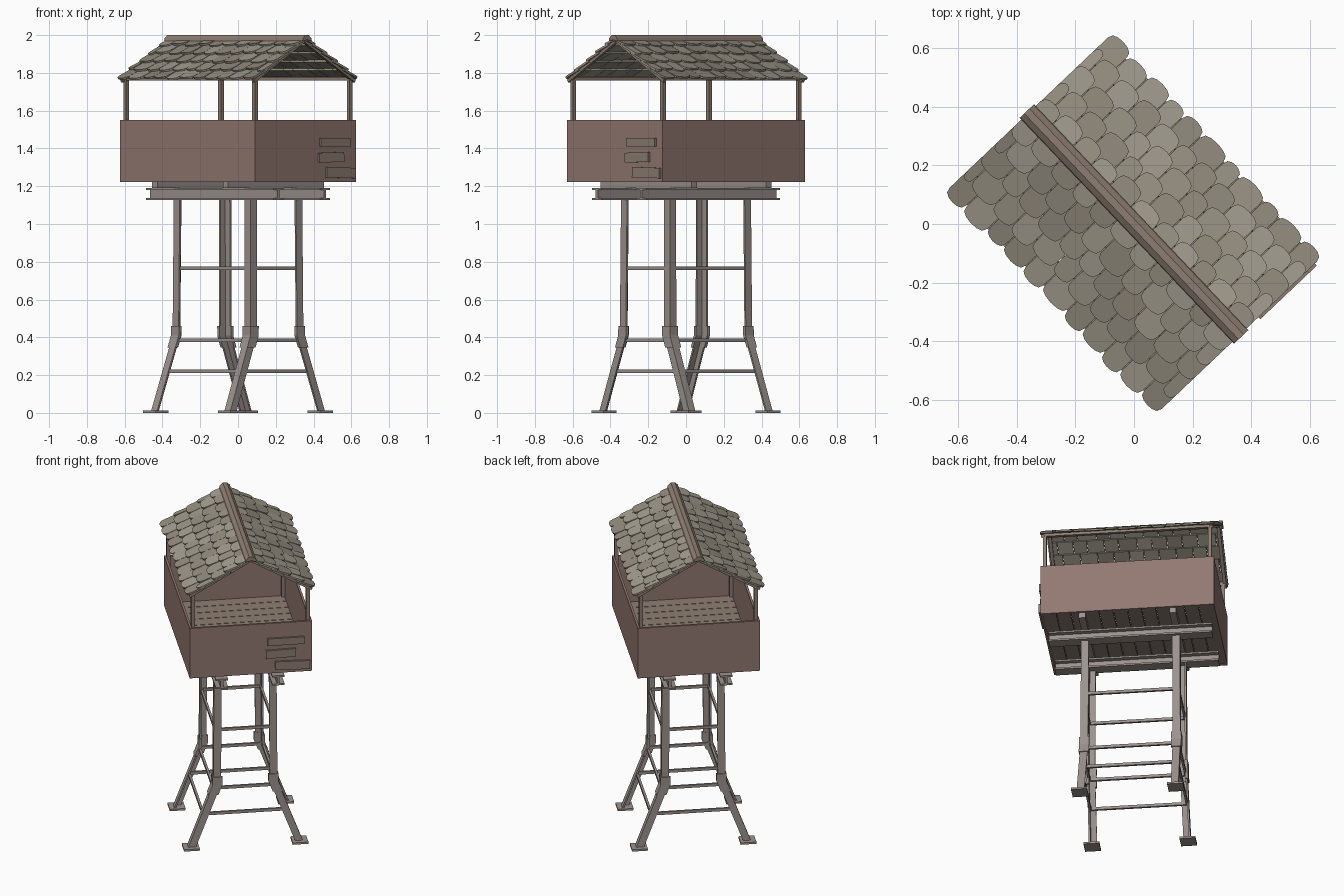
import bpy, bmesh, math, random
from mathutils import Matrix, Vector

if "Cube" in bpy.data.objects:
    bpy.data.objects.remove(bpy.data.objects["Cube"])

random.seed(4)
# Tower is built axis-aligned (ridge along x), then turned about z
TURN = Matrix.Rotation(math.radians(-46.5), 4, 'Z')


def material(name, col):
    m = bpy.data.materials.new(name)
    m.diffuse_color = (*col, 1)
    m.use_nodes = True
    m.node_tree.nodes["Principled BSDF"].inputs["Base Color"].default_value = m.diffuse_color
    return m


STEEL = material("steel", (0.33, 0.29, 0.27))
WALL = material("wall", (0.29, 0.19, 0.165))
WOOD = material("wood", (0.27, 0.21, 0.17))
ROOFS = [material("shingle_%d" % i, c) for i, c in
         enumerate([(0.33, 0.30, 0.24), (0.29, 0.26, 0.21), (0.37, 0.34, 0.28)])]


def add_loft(bm, rings, mat=0):
    vs = [[bm.verts.new(p) for p in r] for r in rings]
    n = len(vs[0])
    fs = [bm.faces.new(vs[0]), bm.faces.new(vs[-1][::-1])]
    for a, b in zip(vs, vs[1:]):
        for i in range(n):
            j = (i + 1) % n
            fs.append(bm.faces.new((a[i], a[j], b[j], b[i])))
    for f in fs:
        f.material_index = mat


def add_box(bm, c, s, rot=None):
    m = Matrix.Translation(c) @ (rot or Matrix()) @ Matrix.Diagonal((*s, 1))
    bmesh.ops.create_cube(bm, size=1, matrix=m)


def finish(name, bm, mats):
    bmesh.ops.recalc_face_normals(bm, faces=bm.faces)
    bm.transform(TURN)
    me = bpy.data.meshes.new(name)
    bm.to_mesh(me)
    bm.free()
    for m in mats:
        me.materials.append(m)
    ob = bpy.data.objects.new(name, me)
    bpy.context.collection.objects.link(ob)
    return ob


def boxes(name, items, mat):
    bm = bmesh.new()
    for it in items:
        add_box(bm, *it)
    return finish(name, bm, [mat])


# Legs: angle-iron, vertical above the knee and splayed below it
TOP, KNEE, FOOT = (0.296, 0.188, 1.13), (0.30, 0.193, 0.41), (0.305, 0.345, 0.01)


def leg_at(z):
    a, b = (FOOT, KNEE) if z < KNEE[2] else (KNEE, TOP)
    return Vector(a).lerp(Vector(b), (z - a[2]) / (b[2] - a[2]))


def angle_ring(p, s, t, sx, sy):
    prof = [(0, 0), (-s, 0), (-s, -t), (-t, -t), (-t, -s), (0, -s)]
    return [(sx * (p[0] + x), sy * (p[1] + y), p[2]) for x, y in prof]


SIGNS = [(1, 1), (1, -1), (-1, 1), (-1, -1)]
for k, (sx, sy) in enumerate(SIGNS):
    bm = bmesh.new()
    add_loft(bm, [angle_ring(leg_at(z), 0.046, 0.011, sx, sy) for z in (0.01, 0.41, 1.13)])
    out = Vector((0.006, 0.006, 0))
    add_loft(bm, [angle_ring(leg_at(z) + out, 0.06, 0.018, sx, sy) for z in (0.345, 0.41, 0.46)])
    add_box(bm, (sx * 0.288, sy * 0.327, 0.006), (0.095, 0.095, 0.012))
    finish("leg_%d" % k, bm, [STEEL])

# Horizontal braces on all four sides at three levels
items = []
for z in (0.22, 0.385, 0.765):
    p = leg_at(z)
    x, y = p.x - 0.012, p.y - 0.012
    for s in (1, -1):
        items.append(((0, s * y, z), (2 * x, 0.014, 0.018)))
        items.append(((s * x, 0, z), (0.014, 2 * y, 0.018)))
boxes("leg_braces", items, STEEL)

# Long I-beams on the legs, with cross joists above
bm = bmesh.new()
half = [(0.037, 1.127), (0.037, 1.138), (0.008, 1.138), (0.008, 1.18), (0.037, 1.18), (0.037, 1.191)]
prof = half + [(-y, z) for y, z in reversed(half)]
for s in (1, -1):
    add_loft(bm, [[(x, s * 0.17 + y, z) for y, z in prof] for x in (-0.49, 0.49)])
finish("long_beams", bm, [STEEL])
boxes("cross_joists", [((s * 0.272, 0, 1.208), (0.04, 0.7, 0.035)) for s in (1, -1)], STEEL)

# Cabin: plank floor and four half-height walls
N = 12
w = 1.02 / N
boxes("floor_planks", [((-0.51 + (i + 0.5) * w, 0, 1.236), (w - 0.004, 0.71, 0.018))
                       for i in range(N)], WOOD)
items = []
for s in (1, -1):
    items.append(((s * 0.513, 0, 1.387), (0.014, 0.736, 0.328)))
    items.append(((0, s * 0.361, 1.387), (1.012, 0.014, 0.328)))
boxes("cabin_walls", items, WALL)

# Repair boards nailed to one end wall
boards = [(0.21, 1.432, 0.22, 0.046, 0), (0.18, 1.353, 0.18, 0.052, 1.5), (0.25, 1.272, 0.21, 0.055, -1.5)]
boxes("repair_boards", [((0.525, y, z), (0.016, ly, lz), Matrix.Rotation(math.radians(a), 4, 'X'))
                        for y, z, ly, lz, a in boards], WOOD)

# Corner posts
boxes("corner_posts", [((sx * 0.495, sy * 0.346, 1.51), (0.022, 0.022, 0.53)) for sx, sy in SIGNS], WOOD)

# Roof frame: eave rails, end rafters and ridge cap
PITCH = math.atan2(0.22, 0.38)
RUN = math.hypot(0.22, 0.38)
boxes("eave_rails", [((0, s * 0.346, 1.77), (1.02, 0.02, 0.018)) for s in (1, -1)], WOOD)
boxes("end_rafters", [((sx * 0.505, sy * 0.187, 1.862), (0.02, RUN - 0.02, 0.016),
                       Matrix.Rotation(-sy * PITCH, 4, 'X')) for sx, sy in SIGNS], WOOD)
bm = bmesh.new()
cap = [(-0.034, 1.968), (-0.03, 1.984), (-0.012, 2.0), (0.012, 2.0), (0.03, 1.984), (0.034, 1.968), (0, 1.975)]
add_loft(bm, [[(x, y, z) for y, z in cap] for x in (-0.532, 0.532)])
finish("ridge_cap", bm, [WOOD])

# Shingles: round-ended tiles in overlapping, staggered rows
ROWS, COLS, THICK = 5, 11, 0.011
for s, name in ((1, "roof_shingles_right"), (-1, "roof_shingles_left")):
    bm = bmesh.new()
    for r in range(ROWS):
        step = 1.05 / COLS
        cuts = [-0.525 + (i + 0.5 * (r % 2)) * step + random.uniform(-0.012, 0.012) for i in range(COLS + 1)]
        cuts = [c for c in cuts if -0.5 < c < 0.5]
        cuts = [-0.525] + cuts + [0.525]
        for a, b in zip(cuts, cuts[1:]):
            low = RUN * (r + 1) / ROWS + random.uniform(-0.006, 0.012)
            top = max(RUN * r / ROWS - 0.035, 0.005)
            lift = 0.012 + random.uniform(0, 0.007)
            c, h = (a + b) / 2, (b - a) / 2 - 0.0015
            # outline in slope coordinates (along ridge, down slope)
            outline = [(c - h, top), (c + h, top)]
            for k in range(7):
                t = math.pi * k / 6
                outline.append((c + h * math.cos(t), low - 0.03 + 0.03 * math.sin(t) ** 0.7 if 0 < k < 6 else low - 0.03))
            rings = []
            for off in (0, THICK):
                ring = []
                for x, d in outline:
                    n = off + lift * (d - top) / (low - top)
                    ring.append((x, s * (d * math.cos(PITCH) + n * math.sin(PITCH)),
                                 1.972 - d * math.sin(PITCH) + n * math.cos(PITCH)))
                rings.append(ring)
            add_loft(bm, rings, random.randrange(3))
    finish(name, bm, ROOFS)
